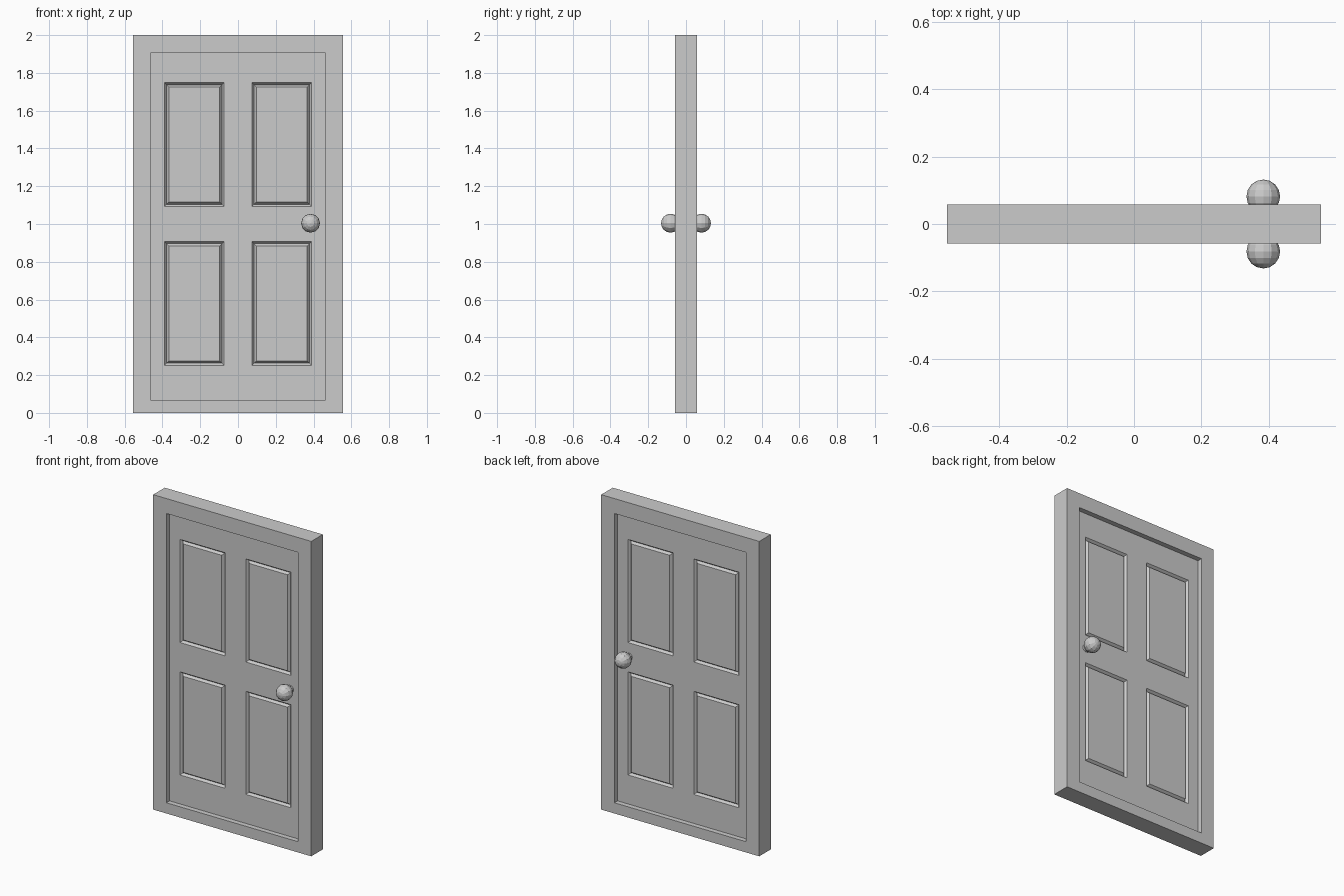
import bpy, bmesh
from math import radians
from mathutils import Matrix

if "Cube" in bpy.data.objects:
    bpy.data.objects.remove(bpy.data.objects["Cube"])

HALF_T = 0.058     # half thickness of the frame
FACE_Y = 0.026     # half thickness of the door leaf
OUTER = (-0.555, 0.555, 0.0, 2.0)
INNER = (-0.463, 0.463, 0.068, 1.905)


def finish(name, bm, mirror=True):
    bmesh.ops.remove_doubles(bm, verts=bm.verts, dist=1e-5)
    bmesh.ops.recalc_face_normals(bm, faces=bm.faces)
    mesh = bpy.data.meshes.new(name)
    bm.to_mesh(mesh)
    bm.free()
    ob = bpy.data.objects.new(name, mesh)
    bpy.context.collection.objects.link(ob)
    if mirror:
        mod = ob.modifiers.new("Both sides", 'MIRROR')
        mod.use_axis = (False, True, False)
        mod.use_clip = True
    return ob


def rect_loop(bm, rect, y):
    x0, x1, z0, z1 = rect
    return [bm.verts.new((x, y, z)) for x, z in ((x0, z0), (x1, z0), (x1, z1), (x0, z1))]


# Frame: front half of a rectangular ring, mirrored to the back
bm = bmesh.new()
loops = [rect_loop(bm, r, y) for r, y in
         ((OUTER, 0), (OUTER, -HALF_T), (INNER, -HALF_T), (INNER, 0))]
for a, b in zip(loops, loops[1:]):
    for i in range(4):
        j = (i + 1) % 4
        bm.faces.new((a[i], a[j], b[j], b[i]))
finish("door_frame", bm)

# Door leaf: grid of stiles and rails with four grooved panels
xs = [INNER[0], -0.389, -0.074, 0.074, 0.389, INNER[1]]
zs = [INNER[2], 0.252, 0.907, 1.093, 1.748, INNER[3]]
bm = bmesh.new()
grid = [[bm.verts.new((x, -FACE_Y, z)) for z in zs] for x in xs]
panels = []
for i in range(5):
    for k in range(5):
        f = bm.faces.new((grid[i][k], grid[i + 1][k], grid[i + 1][k + 1], grid[i][k + 1]))
        if i in (1, 3) and k in (1, 3):
            panels.append(f)
bm.normal_update()
for depth in (-0.015, 0.015):      # V groove: slope in, then back out
    bmesh.ops.inset_individual(bm, faces=panels, thickness=0.016, depth=depth)
    bm.normal_update()
finish("door_leaf", bm)

# Knobs: faceted balls on short necks, one per side
bm = bmesh.new()
turn = Matrix.Rotation(radians(90), 4, 'X')
bmesh.ops.create_uvsphere(bm, u_segments=12, v_segments=8, radius=0.05,
                          matrix=Matrix.Translation((0.384, -0.082, 1.004)) @ turn)
bmesh.ops.create_cone(bm, cap_ends=True, segments=12, radius1=0.025, radius2=0.025,
                      depth=0.04, matrix=Matrix.Translation((0.384, -0.04, 1.004)) @ turn)
finish("door_knobs", bm)
